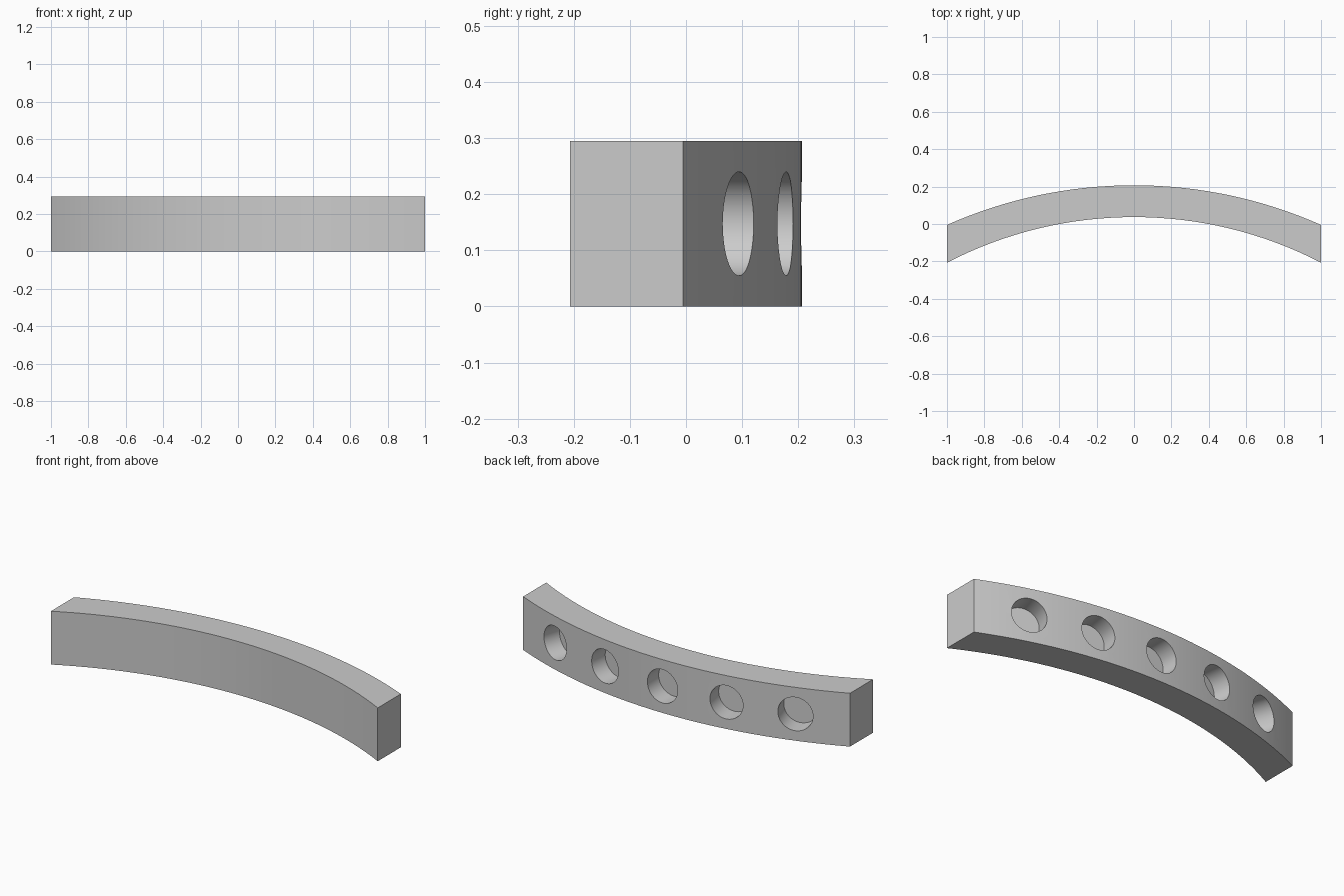
import bpy, bmesh, math
from mathutils import Matrix, Vector

if "Cube" in bpy.data.objects:
    bpy.data.objects.remove(bpy.data.objects["Cube"])

HEIGHT = 0.295
SEGMENTS = 32
HOLE_RADIUS, HOLE_DEPTH = 0.0925, 0.10

grey = bpy.data.materials.new("plain grey")
grey.diffuse_color = (0.6, 0.6, 0.6, 1)
grey.use_nodes = True
grey.node_tree.nodes["Principled BSDF"].inputs["Base Color"].default_value = grey.diffuse_color


def arc(end_y, mid_y):
    """Points on a circular arc from x=-1 to x=1, plus its radius and centre y."""
    rise = mid_y - end_y
    radius = (1 + rise * rise) / (2 * rise)
    centre = mid_y - radius
    half = math.asin(1 / radius)
    angles = [half * (2 * i / SEGMENTS - 1) for i in range(SEGMENTS + 1)]
    return [(radius * math.sin(a), centre + radius * math.cos(a)) for a in angles], radius, centre


def make_object(name, bm):
    bmesh.ops.recalc_face_normals(bm, faces=bm.faces)
    mesh = bpy.data.meshes.new(name)
    bm.to_mesh(mesh)
    bm.free()
    mesh.materials.append(grey)
    obj = bpy.data.objects.new(name, mesh)
    bpy.context.collection.objects.link(obj)
    return obj


# Curved bar: extruded outline between the back and front arcs
outer, radius, centre = arc(-0.005, 0.207)
inner, _, _ = arc(-0.207, 0.037)
bm = bmesh.new()
base = bm.faces.new([bm.verts.new((x, y, 0)) for x, y in outer + inner[::-1]])
top = bmesh.ops.extrude_face_region(bm, geom=[base])["geom"]
bmesh.ops.translate(bm, vec=(0, 0, HEIGHT),
                    verts=[v for v in top if isinstance(v, bmesh.types.BMVert)])
bar = make_object("curved_bar", bm)

# Five blind round holes pointing radially into the back
bm = bmesh.new()
for i in range(-2, 3):
    a = i * 0.1515
    out = Vector((math.sin(a), math.cos(a), 0))
    length = HOLE_DEPTH + 0.1
    pos = Vector((0, centre, HEIGHT / 2)) + out * (radius - HOLE_DEPTH + length / 2)
    turn = out.to_track_quat('Z', 'Y').to_matrix().to_4x4()
    bmesh.ops.create_cone(bm, cap_ends=True, segments=64, radius1=HOLE_RADIUS,
                          radius2=HOLE_RADIUS, depth=length,
                          matrix=Matrix.Translation(pos) @ turn)
cutter = make_object("hole_cutter", bm)
cutter.hide_render = True
cutter.hide_set(True)

cut = bar.modifiers.new("holes", 'BOOLEAN')
cut.operation = 'DIFFERENCE'
cut.solver = 'EXACT'
cut.object = cutter

# Smooth shading on the curves, sharp at the corners
bpy.context.view_layer.objects.active = bar
bar.select_set(True)
bpy.ops.object.modifier_apply(modifier=cut.name)
bpy.ops.object.shade_smooth_by_angle(angle=math.radians(30))
